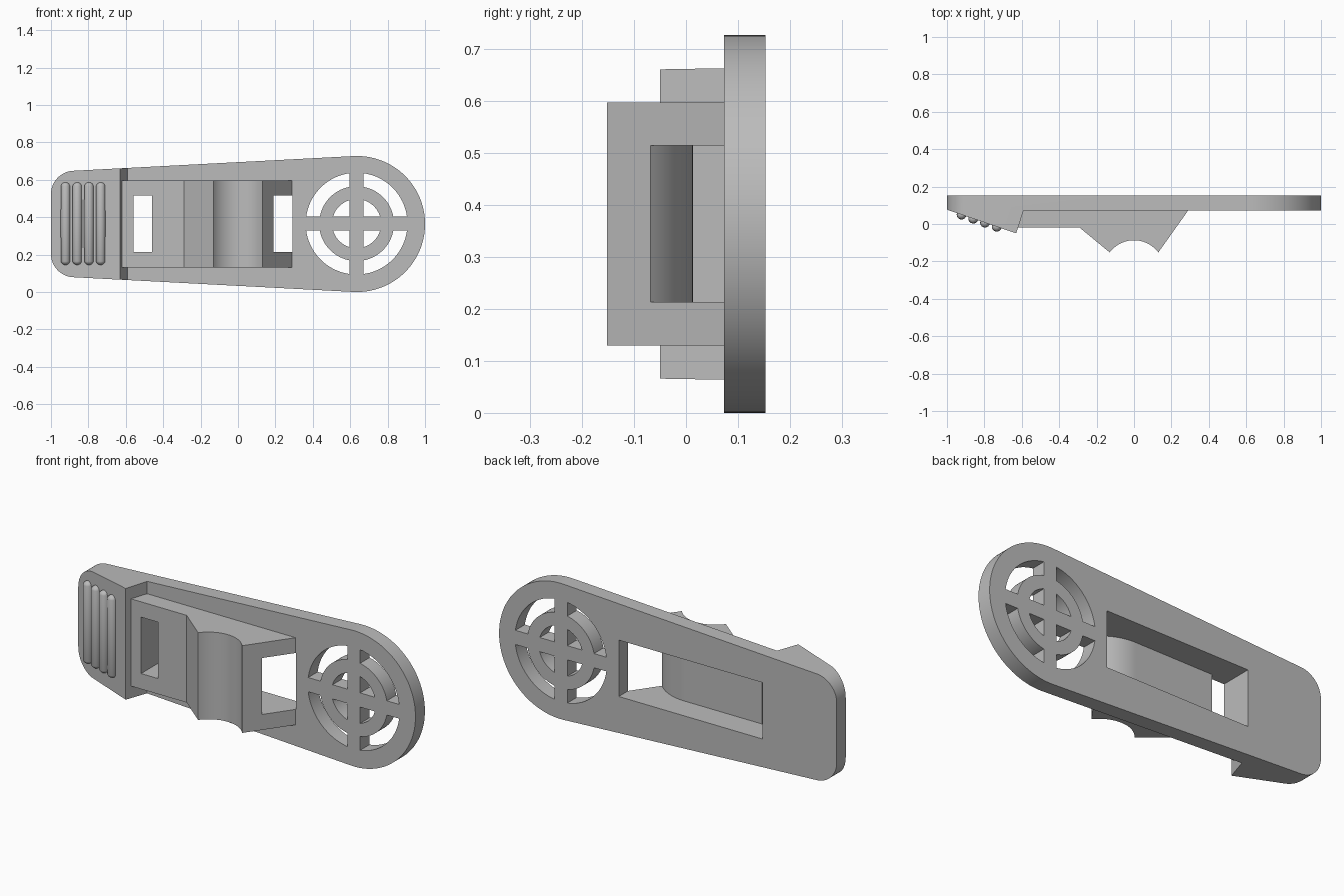
import bpy, bmesh, math
from mathutils import Vector

cube = bpy.data.objects.get("Cube")
if cube:
    bpy.data.objects.remove(cube)

grey = bpy.data.materials.new("plain grey")
grey.use_nodes = True
colour = (0.5, 0.5, 0.5, 1)
grey.diffuse_color = colour
grey.node_tree.nodes["Principled BSDF"].inputs["Base Color"].default_value = colour

MID = 0.3635        # height of the long axis
BACK, FACE = 0.153, 0.073


def arc(cx, cy, r, a0, a1, n):
    """Points on an arc, angles in degrees."""
    angles = [math.radians(a0 + (a1 - a0) * i / n) for i in range(n + 1)]
    return [(cx + r * math.cos(a), cy + r * math.sin(a)) for a in angles]


def finish(bm, name):
    bmesh.ops.recalc_face_normals(bm, faces=bm.faces)
    mesh = bpy.data.meshes.new(name)
    bm.to_mesh(mesh)
    bm.free()
    mesh.materials.append(grey)
    ob = bpy.data.objects.new(name, mesh)
    bpy.context.collection.objects.link(ob)
    return ob


def prism(name, points, lo, hi, along):
    """Extrude a profile: (x, z) points along y, or (x, y) points along z."""
    bm = bmesh.new()
    if along == "y":
        verts = [bm.verts.new((a, lo, b)) for a, b in points]
        push = Vector((0, hi - lo, 0))
    else:
        verts = [bm.verts.new((a, b, lo)) for a, b in points]
        push = Vector((0, 0, hi - lo))
    face = bm.faces.new(verts)
    made = bmesh.ops.extrude_face_region(bm, geom=[face])["geom"]
    bmesh.ops.translate(bm, vec=push, verts=[v for v in made if isinstance(v, bmesh.types.BMVert)])
    return finish(bm, name)


def activate(ob):
    bpy.ops.object.select_all(action="DESELECT")
    ob.select_set(True)
    bpy.context.view_layer.objects.active = ob


def combine(ob, tool, operation):
    """Apply a boolean and discard the tool."""
    mod = ob.modifiers.new("boolean", "BOOLEAN")
    mod.operation, mod.object, mod.solver = operation, tool, "EXACT"
    activate(ob)
    bpy.ops.object.modifier_apply(modifier=mod.name)
    bpy.data.objects.remove(tool)


# Tapered outline: big round end on the right, small rounded corners on the left
R, r, tilt = MID, 0.125, 3
cx, s, c = 1 - R, math.sin(math.radians(tilt)), math.cos(math.radians(tilt))
qx = r - 1
rise = (R - r + s * (qx - cx)) / c
outline = (arc(cx, MID, R, -90 - tilt, 90 + tilt, 64)
           + arc(qx, MID + rise, r, 90 + tilt, 180, 16)
           + arc(qx, MID - rise, r, 180, 270 - tilt, 16))
body = prism("clip_body", outline, -0.3, BACK, "y")

# Side profile: flat plate plus the thumb wedge
side = [(-1.1, 0.3), (1.1, 0.3), (1.1, FACE), (-0.59, FACE), (-0.63, -0.05), (-1.1, 0.111)]
combine(body, prism("side_profile", side, -0.2, 1, "z"), "INTERSECT")

# Raised block with a concave saddle
half = math.degrees(math.asin(0.13 / 0.1625))
block = ([(0.29, 0.1), (-0.7, 0.1), (-0.7, -0.02), (-0.29, -0.02)]
         + arc(0, -0.2495, 0.1625, 90 + half, 90 - half, 24) + [(0.29, FACE)])
combine(body, prism("block", block, 0.13, 0.597, "z"), "UNION")

# Slot open at the back, with a window at each end of the block
reach = math.degrees(math.acos(0.1815 / 0.2625))
slot = ([(-0.56, 0.3), (-0.56, -0.2), (-0.46, -0.2), (-0.46, 0.013)]
        + arc(0, -0.2495, 0.2625, 90, 90 - reach, 24)
        + [(0.291, -0.068), (0.291, 0.3)])
combine(body, prism("slot", slot, 0.213, 0.515, "z"), "DIFFERENCE")

# Round grille: four quarter holes inside four curved slots
bar, gx = 0.038, 0.634
def sweep(radius, flip=False):
    edge = math.degrees(math.asin(bar / radius))
    pts = arc(0, 0, radius, edge, 90 - edge, 20)
    return pts[::-1] if flip else pts

for hole in ([(bar, bar)] + sweep(0.131), sweep(0.272) + sweep(0.2, True)):
    for sx in (1, -1):
        for sz in (1, -1):
            points = [(gx + sx * x, MID + 0.002 + sz * z) for x, z in hole]
            combine(body, prism("grille_hole", points, 0, 0.3, "y"), "DIFFERENCE")

activate(body)
bpy.ops.object.shade_smooth_by_angle(angle=math.radians(25))

# Four rounded grip ribs on the wedge
for i in range(4):
    x, rad, length = -0.922 + 0.0627 * i, 0.026, 0.39
    bm = bmesh.new()
    bmesh.ops.create_uvsphere(bm, u_segments=24, v_segments=12, radius=rad)
    for v in bm.verts:      # stretch the ball into a capsule
        v.co.z += math.copysign(length / 2, v.co.z) if abs(v.co.z) > 1e-5 else 0
    bmesh.ops.translate(bm, verts=bm.verts, vec=(x, 0.111 - (x + 1.1) * 0.3426, MID + 0.002))
    rib = finish(bm, "grip_rib_%d" % (i + 1))
    activate(rib)
    bpy.ops.object.shade_smooth_by_angle(angle=math.radians(40))
